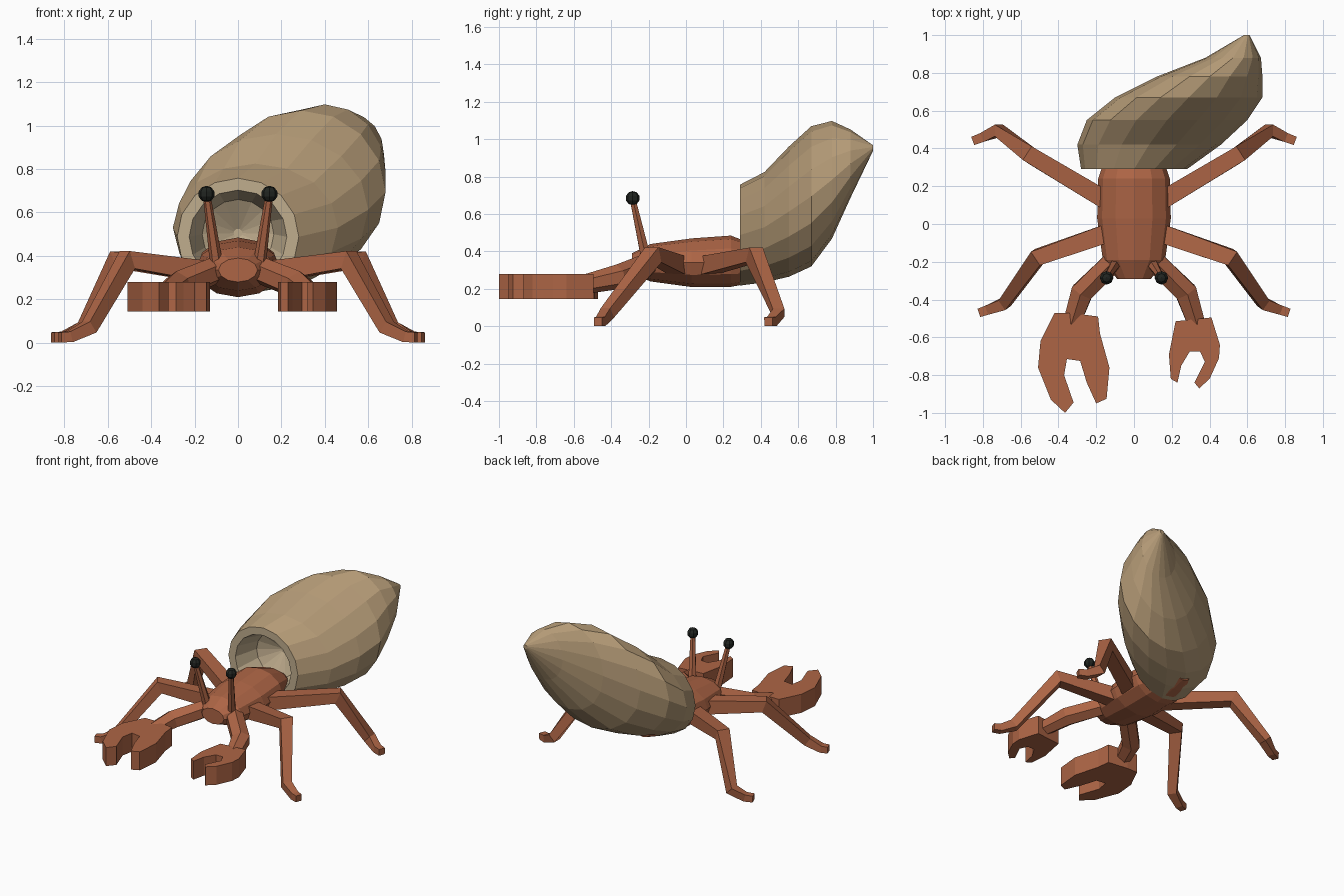
import bpy, bmesh, math
from mathutils import Vector

if "Cube" in bpy.data.objects:
    bpy.data.objects.remove(bpy.data.objects["Cube"])


def material(name, rgb):
    m = bpy.data.materials.new(name)
    m.diffuse_color = (*rgb, 1)
    m.use_nodes = True
    m.node_tree.nodes["Principled BSDF"].inputs["Base Color"].default_value = m.diffuse_color
    return m


RED = material("red_brown", (0.42, 0.13, 0.06))
TAN = material("shell_tan", (0.45, 0.32, 0.18))
PALE = material("shell_lining", (0.53, 0.42, 0.27))
BLACK = material("eye_black", (0.015, 0.018, 0.015))


def finish(name, bm, *mats):
    bmesh.ops.recalc_face_normals(bm, faces=bm.faces)
    mesh = bpy.data.meshes.new(name)
    bm.to_mesh(mesh)
    bm.free()
    for m in mats:
        mesh.materials.append(m)
    ob = bpy.data.objects.new(name, mesh)
    bpy.context.collection.objects.link(ob)
    return ob


def skin(name, loops, mats, pale_bands=0):
    """Bridge a list of equal point loops and cap both ends."""
    bm = bmesh.new()
    rings = [[bm.verts.new(p) for p in loop] for loop in loops]
    n = len(rings[0])
    for k, (a, b) in enumerate(zip(rings, rings[1:])):
        for i in range(n):
            j = (i + 1) % n
            f = bm.faces.new((a[i], a[j], b[j], b[i]))
            f.material_index = 1 if k < pale_bands else 0
    start = bm.faces.new(rings[0])
    start.material_index = 1 if pale_bands else 0
    bm.faces.new(rings[-1])
    return finish(name, bm, *mats)


def ring(y, cx, cz, rx, rz, n):
    """Upright ellipse in the plane of constant y."""
    return [(cx + rx * math.cos(2 * math.pi * i / n), y,
             cz + rz * math.sin(2 * math.pi * i / n)) for i in range(n)]


def tube(name, path, radii, n, mat):
    """Tapered limb; four-sided limbs stay flat on top."""
    pts = [Vector(p) for p in path]
    loops = []
    for i, (p, r) in enumerate(zip(pts, radii)):
        before = (p - pts[max(i - 1, 0)]).normalized()
        after = (pts[min(i + 1, len(pts) - 1)] - p).normalized()
        t = (before + after).normalized()
        side = t.cross(Vector((0, 0, 1))).normalized()
        up = side.cross(t)
        k = r / math.cos(math.pi / n)
        loops.append([p + k * (side * math.cos(a) + up * math.sin(a))
                      for a in ((j + 0.5) * 2 * math.pi / n for j in range(n))])
    return skin(name, loops, [mat])


def claw(name, outline, z0, z1):
    bm = bmesh.new()
    face = bm.faces.new([bm.verts.new((x, y, z0)) for x, y in outline])
    new = bmesh.ops.extrude_face_region(bm, geom=[face])["geom"]
    for v in new:
        if isinstance(v, bmesh.types.BMVert):
            v.co.z = z1
    return finish(name, bm, RED)


# Body
body = [(-.29, .09, .055, .335), (-.19, .165, .10, .34), (.03, .195, .13, .34),
        (.24, .19, .137, .348), (.40, .135, .092, .332), (.50, .06, .045, .31)]
skin("body", [ring(y, 0, z, rx, rz, 12) for y, rx, rz, z in body], [RED])

# Hollow shell: lining from the inside out, rim, then outer wall to the tip
shell = [(.53, 0, .505, .02, .02), (.45, 0, .50, .165, .16), (.29, 0, .488, .225, .215),
         (.29, 0, .488, .28, .27), (.42, .08, .53, .38, .295), (.55, .175, .613, .425, .348),
         (.67, .29, .695, .39, .375), (.78, .40, .783, .28, .315),
         (.88, .525, .87, .147, .182), (1.0, .597, .953, .015, .015)]
skin("shell", [ring(*s, 16) for s in shell], [TAN, PALE], pale_bands=3)

# Paired legs, arms and eyes
for side, s in (("left", -1), ("right", 1)):
    def flip(path):
        return [(s * x, y, z) for x, y, z in path]

    tube(side + "_front_leg", flip([(.13, -.045, .325), (.51, -.175, .382), (.685, -.42, .072),
                                    (.775, -.455, .027), (.82, -.47, .025)]),
         (.049, .043, .031, .025, .023), 4, RED)
    tube(side + "_rear_leg", flip([(.13, .115, .325), (.55, .365, .382), (.715, .495, .072),
                                   (.80, .46, .027), (.853, .44, .025)]),
         (.049, .043, .031, .025, .023), 4, RED)
    tube(side + "_arm", flip([(.10, -.19, .335), (.275, -.36, .265), (.335, -.54, .225)]),
         (.055, .058, .045), 6, RED)
    tube(side + "_eye_stalk", flip([(.10, -.215, .37), (.144, -.285, .68)]),
         (.026, .015), 6, RED)
    bm = bmesh.new()
    bmesh.ops.create_uvsphere(bm, u_segments=8, v_segments=5, radius=.038)
    bmesh.ops.translate(bm, verts=bm.verts, vec=(s * .145, -.285, .685))
    finish(side + "_eye", bm, BLACK)

# Claws: the left one is larger
claw("left_claw", [(-.42, -.47), (-.34, -.47), (-.19, -.49), (-.18, -.58), (-.13, -.76),
                   (-.145, -.925), (-.2, -.95), (-.25, -.84), (-.285, -.725), (-.355, -.715),
                   (-.37, -.80), (-.32, -.945), (-.365, -1.0), (-.44, -.93), (-.508, -.76),
                   (-.495, -.62)], .145, .28)
claw("right_claw", [(.22, -.515), (.41, -.495), (.455, -.64), (.45, -.71), (.40, -.82),
                    (.345, -.87), (.32, -.84), (.375, -.73), (.35, -.675), (.295, -.675),
                    (.25, -.75), (.23, -.84), (.195, -.82), (.185, -.69)], .145, .28)
